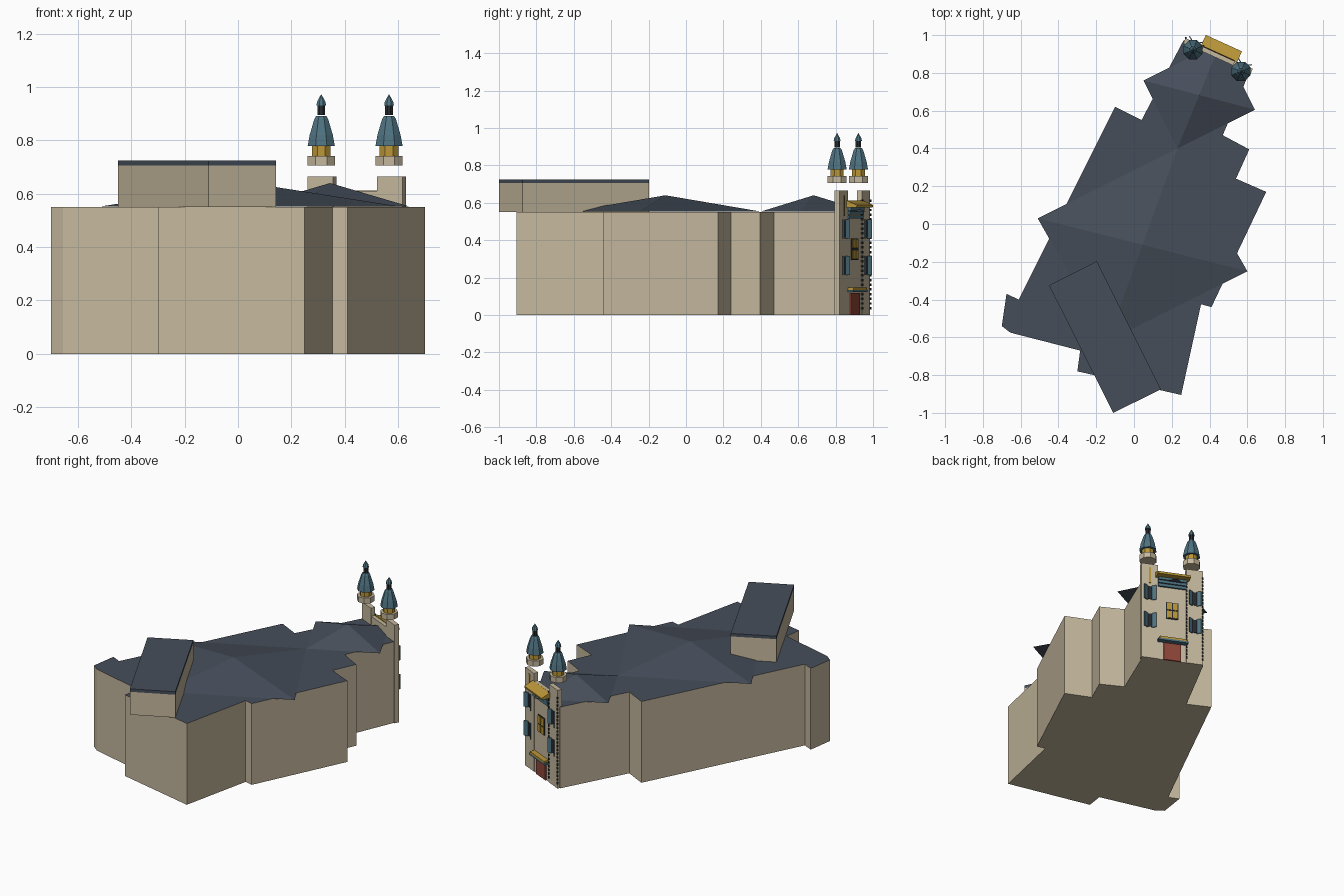
import bpy, bmesh, math
from mathutils import Matrix, Vector

if "Cube" in bpy.data.objects:
    bpy.data.objects.remove(bpy.data.objects["Cube"])


def mat(name, r, g, b):
    m = bpy.data.materials.new(name)
    m.diffuse_color = (r, g, b, 1)
    m.use_nodes = True
    m.node_tree.nodes["Principled BSDF"].inputs["Base Color"].default_value = m.diffuse_color
    return m


CREAM = mat("cream_stone", .56, .48, .34)
SLATE = mat("slate", .061, .076, .102)
BLUE = mat("blue_paint", .077, .17, .22)
GOLD = mat("gold", .5, .31, .04)
RED = mat("red_door", .27, .06, .04)
DARK = mat("dark_trim", .02, .025, .03)

# Facade frame: x along the wall, y outwards
FACADE = Matrix.Translation((.45, .90, 0)) @ Matrix.Rotation(math.radians(-24.5), 4, 'Z')


def finish(name, bm, mats, matrix=Matrix()):
    bmesh.ops.recalc_face_normals(bm, faces=bm.faces)
    me = bpy.data.meshes.new(name)
    bm.to_mesh(me)
    bm.free()
    for m in mats:
        me.materials.append(m)
    ob = bpy.data.objects.new(name, me)
    ob.matrix_world = matrix
    bpy.context.collection.objects.link(ob)
    return ob


def prism(name, pts, z0, z1, side, top=None):
    bm = bmesh.new()
    lo = [bm.verts.new((x, y, z0)) for x, y in pts]
    hi = [bm.verts.new((x, y, z1)) for x, y in pts]
    n = len(pts)
    bm.faces.new(lo)
    bm.faces.new(hi).material_index = 1 if top else 0
    for i in range(n):
        j = (i + 1) % n
        bm.faces.new((lo[i], lo[j], hi[j], hi[i]))
    return finish(name, bm, [side, top] if top else [side])


def pyramid(name, corners, z0, z1):
    bm = bmesh.new()
    base = [bm.verts.new((x, y, z0)) for x, y in corners]
    c = sum((Vector(p) for p in corners), Vector((0, 0))) / 4
    apex = bm.verts.new((c.x, c.y, z1))
    bm.faces.new(base)
    for i in range(4):
        bm.faces.new((base[i], base[(i + 1) % 4], apex))
    return finish(name, bm, [SLATE])


def box(name, x, y, z0, z1, w, d, m, turn=0):
    bm = bmesh.new()
    bmesh.ops.create_cube(bm, size=1, matrix=Matrix.Diagonal((w, d, z1 - z0, 1)))
    local = Matrix.Translation((x, y, (z0 + z1) / 2)) @ Matrix.Rotation(math.radians(turn), 4, 'Z')
    return finish(name, bm, [m], FACADE @ local)


def lathe(name, x, y, profile, m, n=8):
    bm = bmesh.new()
    rings = [[bm.verts.new((r * math.cos((k + .5) * math.tau / n),
                            r * math.sin((k + .5) * math.tau / n), z)) for k in range(n)]
             for r, z in profile]
    bm.faces.new(rings[0])
    bm.faces.new(rings[-1])
    for a, b in zip(rings, rings[1:]):
        for k in range(n):
            j = (k + 1) % n
            bm.faces.new((a[k], a[j], b[j], b[k]))
    return finish(name, bm, [m], Matrix.Translation((x, y, 0)))


# Main building mass
prism("main_building", [
    (.262, .972), (.04, .55), (-.10, .62), (-.61, -.40), (-.675, -.37), (-.70, -.54),
    (-.655, -.575), (-.285, -.67), (-.30, -.78), (.25, -.905), (.355, -.425), (.41, -.44),
    (.70, .17), (.54, .24), (.61, .395), (.47, .47), (.615, .812)], 0, .55, CREAM, SLATE)

# Two low hipped roofs that overhang the walls
pyramid("large_roof", [(-.51, .03), (-.14, -.62), (.60, -.25), (.23, .40)], .553, .64)
pyramid("small_roof", [(.05, .76), (.23, .40), (.64, .605), (.46, .965)], .553, .64)

# Raised block at the front
block = [(-.45, -.325), (-.11, -1.0), (.143, -.875), (-.197, -.197)]
prism("raised_block", block, .55, .705, CREAM)
prism("raised_block_roof", block, .705, .725, SLATE)

# Facade wall with door, awning, central window, cornice
box("facade_wall", 0, -.012, 0, .61, .19, .024, CREAM)
box("door", 0, .002, 0, .118, .11, .012, RED)
box("awning_base", 0, .018, .122, .134, .19, .034, BLUE)
box("awning_top", 0, .018, .134, .147, .17, .034, GOLD)
box("window_frame", 0, .001, .295, .41, .08, .008, DARK)
for s in (-1, 1):
    for z in (.30, .357):
        box("window_pane", s * .019, .004, z, z + .048, .03, .01, GOLD)
for i in range(3):
    box("blue_band", 0, .006, .515 + i * .022, .533 + i * .022, .18, .012 + i * .008, BLUE)

# Sloped gold canopy
bm = bmesh.new()
sec = [(0, .575), (.06, .575), (.063, .588), (.003, .612)]
a, b = ([bm.verts.new((x, y, z)) for y, z in sec] for x in (-.105, .105))
bm.faces.new(a)
bm.faces.new(b)
for i in range(4):
    j = (i + 1) % 4
    bm.faces.new((a[i], a[j], b[j], b[i]))
finish("gold_canopy", bm, [GOLD], FACADE)

# Tower fronts with shuttered windows
for s in (-1, 1):
    box("tower_front", s * .143, -.012, 0, .665, .105, .03, CREAM)
    for z in (.215, .41):
        box("side_window", s * .143, .004, z + .005, z + .095, .03, .006, DARK)
        for t in (-1, 1):
            box("shutter", s * .143 + t * .026, .012, z, z + .1, .03, .006, BLUE, t * 35)
box("gold_stripe", .143, .004, .53, .64, .012, .006, GOLD)

# Dark edge blocks on one tower
for x in (-.093, -.195):
    for i in range(24):
        box("edge_block", x, .004, .03 + i * .025, .043 + i * .025, .009, .01, DARK)

# Tower caps floating above the fronts
for x, y in ((.312, .922), (.566, .808)):
    lathe("cap_base", x, y, [(.055, .705), (.055, .742)], CREAM)
    lathe("cap_drum", x, y, [(.038, .742), (.038, .779)], GOLD)
    lathe("cap_bell", x, y, [(.055, .779), (.047, .82), (.028, .88), (.02, .892)], BLUE)
    lathe("cap_lantern", x, y, [(.016, .895), (.016, .93)], DARK)
    lathe("cap_tip", x, y, [(.02, .93), (.017, .945), (.001, .972)], BLUE)
